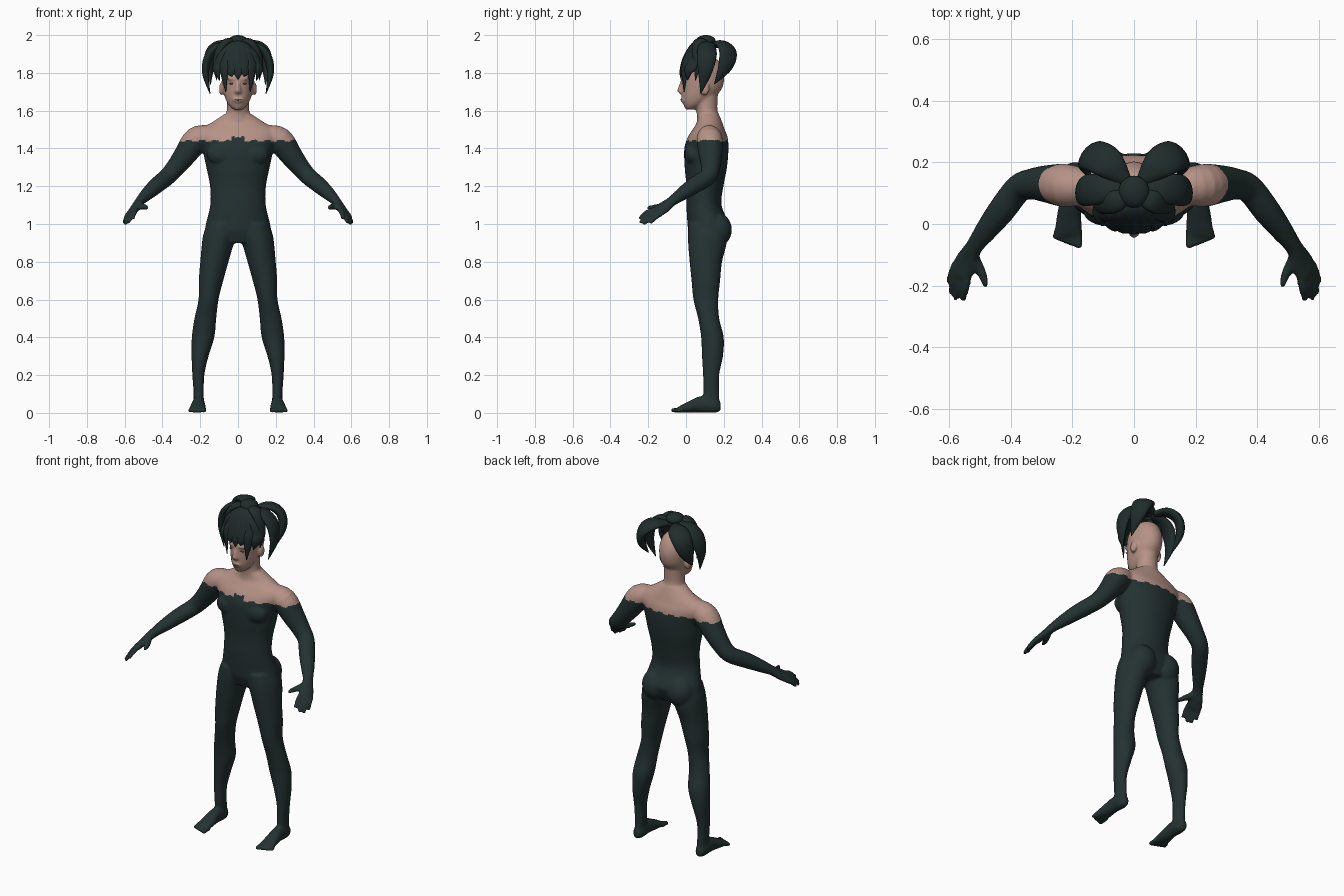
import bpy, bmesh, math
from mathutils import Vector, Matrix

cube = bpy.data.objects.get("Cube")
if cube:
    bpy.data.objects.remove(cube, do_unlink=True)

AXIS_X, AXIS_Y, AXIS_Z = Vector((1, 0, 0)), Vector((0, 1, 0)), Vector((0, 0, 1))
HEAD_CENTRE = Vector((0, .09, 1.78))


def material(name, colour):
    mat = bpy.data.materials.new(name)
    mat.use_nodes = True
    mat.diffuse_color = (*colour, 1)
    shader = mat.node_tree.nodes["Principled BSDF"]
    shader.inputs["Base Color"].default_value = (*colour, 1)
    shader.inputs["Roughness"].default_value = .8
    return mat


skin = material("skin", (.47, .29, .24))
suit = material("dark suit", (.018, .032, .032))
hair = material("dark hair", (.014, .025, .024))
shade = material("deep skin", (.2, .1, .085))


def smooth_rows(rows, steps):
    """Catmull-Rom interpolation through centre and radius rows."""
    out = []
    for i in range(len(rows) - 1):
        a, b, c, d = rows[max(i - 1, 0)], rows[i], rows[i + 1], rows[min(i + 2, len(rows) - 1)]
        for k in range(steps):
            t = k / steps
            out.append([q + t / 2 * (r - p + t * (2 * p - 5 * q + 4 * r - s + t * (3 * (q - r) + s - p)))
                        for p, q, r, s in zip(a, b, c, d)])
    return out + [list(rows[-1])]


def loft(bm, rows, axis=None, side=None, mirror=1, count=24, steps=4):
    """Skin elliptical sections (x, y, z, wide, thick) along a path."""
    rows = smooth_rows(rows, steps)
    points = [Vector((r[0] * mirror, r[1], r[2])) for r in rows]
    rings = []
    for i, (point, row) in enumerate(zip(points, rows)):
        t = axis or (points[min(i + 1, len(rows) - 1)] - points[max(i - 1, 0)]).normalized()
        if side:
            u = Vector((side.x * mirror, side.y, side.z))
        else:
            u = t.cross(point - HEAD_CENTRE)
        u = (u - t * u.dot(t)).normalized()
        v = t.cross(u)
        wide, thick = max(row[3], .002), max(row[4], .002)
        angles = [math.tau * k / count for k in range(count)]
        rings.append([bm.verts.new(point + u * wide * math.cos(a) + v * thick * math.sin(a)) for a in angles])
    faces = [bm.faces.new(rings[0][::-1]), bm.faces.new(rings[-1])]
    for low, high in zip(rings, rings[1:]):
        for k in range(count):
            n = (k + 1) % count
            faces.append(bm.faces.new((low[k], low[n], high[n], high[k])))
    bmesh.ops.recalc_face_normals(bm, faces=faces)


def ellipsoid(bm, centre, size):
    matrix = Matrix.Translation(centre) @ Matrix.Diagonal((*size, 1))
    bmesh.ops.create_uvsphere(bm, u_segments=24, v_segments=14, radius=1, matrix=matrix)


def finish(bm, name, mats):
    mesh = bpy.data.meshes.new(name)
    bm.to_mesh(mesh)
    bm.free()
    for mat in mats:
        mesh.materials.append(mat)
    for face in mesh.polygons:
        face.use_smooth = True
    obj = bpy.data.objects.new(name, mesh)
    bpy.context.collection.objects.link(obj)
    return obj


def upright(rows):
    """Centred rows (z, y, wide, thick) turned into full rows."""
    return [(0, y, z, wide, thick) for z, y, wide, thick in rows]


body = bmesh.new()

# Torso, neck and head
loft(body, upright([
    (.9, .115, .12, .08), (.96, .118, .17, .105), (1, .118, .17, .11), (1.1, .095, .147, .093),
    (1.2, .1, .148, .098), (1.3, .105, .168, .112), (1.4, .108, .19, .117), (1.46, .115, .215, .105),
    (1.5, .12, .205, .085), (1.54, .125, .135, .066), (1.58, .118, .075, .057)]), AXIS_Z, AXIS_X, count=40)
loft(body, upright([(1.5, .12, .08, .07), (1.56, .118, .068, .06), (1.61, .11, .059, .056),
                    (1.7, .11, .06, .06)]), AXIS_Z, AXIS_X)
loft(body, upright([
    (1.605, .022, .022, .022), (1.63, .04, .05, .053), (1.67, .064, .069, .087), (1.72, .084, .08, .108),
    (1.78, .09, .086, .113), (1.83, .092, .08, .1), (1.87, .095, .058, .072), (1.892, .095, .022, .03)]),
    AXIS_Z, AXIS_X, count=32)

# Nose, lips and brow
loft(body, [(0, -.018, 1.765, .009, .008), (0, -.028, 1.725, .011, .014), (0, -.03, 1.7, .018, .015),
            (0, -.022, 1.69, .012, .008)], AXIS_Z, AXIS_X)
ellipsoid(body, (0, -.016, 1.657), (.03, .014, .014))
ellipsoid(body, (0, -.012, 1.77), (.058, .016, .014))

HAND_SIDE = Vector((.63, .69, -.34))
FINGER_TIPS = [(.556, -.248, 1.028), (.58, -.244, 1.006), (.597, -.224, .998), (.603, -.19, 1.003)]

for m in (1, -1):
    # Leg
    loft(body, [
        (.085, .118, 1, .08, .105), (.095, .115, .94, .09, .105), (.11, .112, .88, .083, .1),
        (.125, .105, .8, .075, .086), (.143, .105, .7, .065, .076), (.156, .105, .6, .053, .066),
        (.173, .12, .5, .058, .056), (.185, .14, .4, .06, .06), (.201, .14, .3, .045, .056),
        (.21, .133, .2, .032, .043), (.208, .133, .1, .027, .043), (.208, .135, .03, .029, .044)],
        AXIS_Z, AXIS_X, m)
    # Foot and toes
    loft(body, [
        (.208, .183, .034, .016, .024), (.208, .15, .04, .032, .04), (.209, .08, .046, .033, .044),
        (.212, .01, .03, .042, .029), (.215, -.04, .018, .045, .016)], AXIS_Y, AXIS_X, m)
    for i in range(5):
        x, radius = .18 + .0185 * i, .014 - .001 * i
        reach = -.08 + .007 * i
        loft(body, [(x, -.02, .018, radius, .014), (x, reach + .025, .015, radius * .85, .012),
                    (x, reach + .008, .013, radius, .012), (x, reach, .012, .005, .005)], AXIS_Y, AXIS_X, m)
    # Arm and palm
    loft(body, [
        (.15, .12, 1.47, .055, .055), (.22, .125, 1.445, .07, .07), (.28, .13, 1.365, .062, .06),
        (.33, .13, 1.3, .051, .051), (.375, .115, 1.25, .046, .046), (.43, .045, 1.205, .045, .043),
        (.48, -.02, 1.16, .037, .035), (.52, -.075, 1.12, .029, .025), (.543, -.12, 1.086, .041, .021),
        (.563, -.16, 1.06, .042, .018), (.568, -.175, 1.05, .034, .012)], None, HAND_SIDE, m)
    # Fingers and thumb
    for i, tip in enumerate(FINGER_TIPS):
        base = Vector((.56, -.152, 1.064)) + HAND_SIDE * (.021 * i - .031)
        tip = Vector(tip)
        middle = base.lerp(tip, .5) + AXIS_Z * .008
        loft(body, [(*base, .013, .013), (*middle, .013, .013), (*tip, .009, .009)], None, HAND_SIDE, m)
    loft(body, [(.525, -.095, 1.105, .018, .016), (.503, -.14, 1.092, .017, .015),
                (.488, -.178, 1.088, .014, .013), (.481, -.206, 1.086, .008, .008)], None, HAND_SIDE, m)
    # Chest, buttock and ear
    ellipsoid(body, (m * .085, .04, 1.37), (.08, .047, .06))
    ellipsoid(body, (m * .082, .165, .97), (.08, .078, .09))
    ellipsoid(body, (m * .087, .1, 1.715), (.013, .024, .036))

# Fuse the parts into one skin, then colour it by height
figure = finish(body, "body", [suit, skin])
remesh = figure.modifiers.new("fuse", "REMESH")
remesh.mode = "VOXEL"
remesh.voxel_size = .0075
relax = figure.modifiers.new("relax", "SMOOTH")
relax.factor, relax.iterations = .5, 4
bpy.context.view_layer.update()
fused = bpy.data.meshes.new_from_object(figure.evaluated_get(bpy.context.evaluated_depsgraph_get()))
figure.modifiers.clear()
figure.data = fused
fused.name = "body"
fused.materials.clear()
for mat in (suit, skin):
    fused.materials.append(mat)
for face in fused.polygons:
    x, y, z = face.center
    edge = 1.44 + .006 * math.sin(90 * x)
    if abs(x) < .03 and y < .1:
        edge = 1.462
    face.material_index = int(z > edge)
    face.use_smooth = True

# Eyes and mouth line
for m, label in ((1, "left"), (-1, "right")):
    eye = bmesh.new()
    ellipsoid(eye, (m * .034, -.013, 1.743), (.014, .007, .004))
    finish(eye, label + "_eye", [shade])
mouth = bmesh.new()
ellipsoid(mouth, (0, -.026, 1.657), (.02, .005, .002))
finish(mouth, "mouth", [shade])


def lock(name, rows, mirror=1):
    bm = bmesh.new()
    loft(bm, rows, mirror=mirror, count=16, steps=6)
    finish(bm, name, [hair])


# Fringe: a fan of pointed locks over the forehead
for i in range(-3, 4):
    x = i * .036
    back = 3 * x * x
    drop = (1.765, 1.78, 1.7, 1.76)[abs(i)]
    lock("fringe_lock", [
        (x * .3, .1, 1.955 - back, .018, .01), (x * .7, .05, 1.95 - back, .034, .018),
        (x, .002 + back, 1.88 - back, .034, .018), (x * 1.03, -.022 + back, 1.81, .026, .012),
        (x * .9, -.026 + back, drop, .002, .002)])

# Crown tuft and the hanging tails on both sides
crown = bmesh.new()
ellipsoid(crown, (0, .105, 1.97), (.05, .052, .03))
finish(crown, "crown_tuft", [hair])
for m, label in ((1, "left"), (-1, "right")):
    lock(label + "_back_tail", [
        (.025, .14, 1.945, .02, .015), (.08, .195, 1.95, .052, .022), (.13, .222, 1.91, .056, .026),
        (.153, .208, 1.835, .042, .022), (.145, .15, 1.74, .002, .002)], m)
    lock(label + "_side_tail", [
        (.03, .1, 1.955, .025, .015), (.1, .11, 1.94, .046, .022), (.153, .11, 1.89, .052, .024),
        (.172, .1, 1.8, .036, .018), (.148, .078, 1.69, .002, .002)], m)
    lock(label + "_top_tuft", [
        (.015, .1, 1.96, .02, .012), (.06, .075, 1.965, .036, .018), (.1, .065, 1.92, .034, .018),
        (.12, .06, 1.84, .02, .012), (.112, .05, 1.76, .002, .002)], m)
